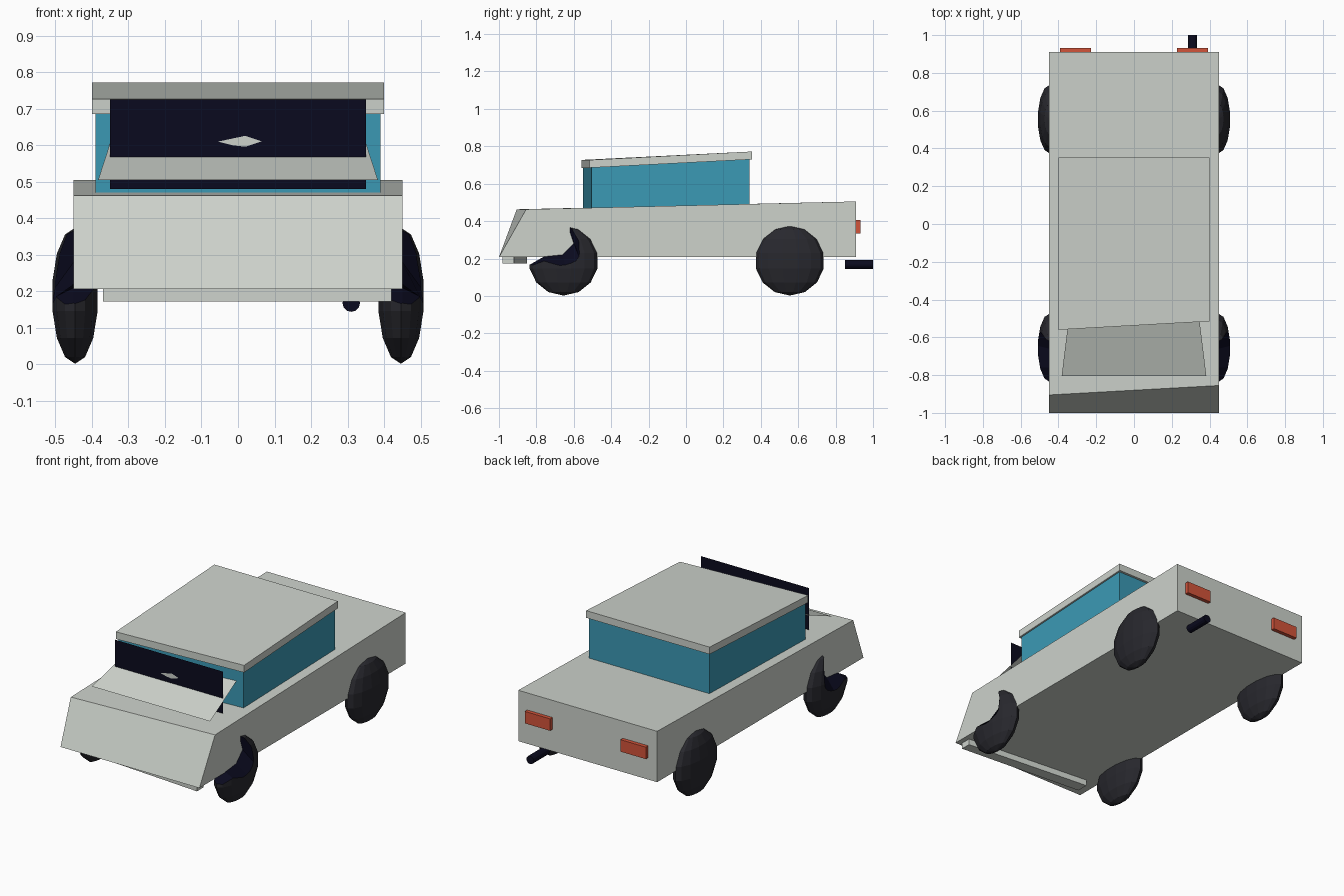
import bpy, bmesh
from mathutils import Matrix

cube = bpy.data.objects.get("Cube")
if cube:
    bpy.data.objects.remove(cube, do_unlink=True)


def material(name, r, g, b):
    m = bpy.data.materials.new(name)
    m.use_nodes = True
    m.diffuse_color = (r, g, b, 1)
    m.node_tree.nodes["Principled BSDF"].inputs["Base Color"].default_value = (r, g, b, 1)
    return m


grey = material("pale grey paint", 0.61, 0.645, 0.6)
blue = material("blue glass", 0.044, 0.32, 0.46)
navy = material("dark navy", 0.003, 0.003, 0.013)
rubber = material("black rubber", 0.021, 0.021, 0.027)
red = material("lamp red", 0.65, 0.087, 0.042)


def finish(name, bm, *mats):
    mesh = bpy.data.meshes.new(name)
    bm.to_mesh(mesh)
    bm.free()
    for m in mats:
        mesh.materials.append(m)
    ob = bpy.data.objects.new(name, mesh)
    bpy.context.collection.objects.link(ob)
    return ob


def loft(name, first, second, mat):
    """Join two matching outlines into a closed solid."""
    bm = bmesh.new()
    a = [bm.verts.new(p) for p in first]
    b = [bm.verts.new(p) for p in second]
    bm.faces.new(a)
    bm.faces.new(b)
    for i in range(len(a)):
        j = (i + 1) % len(a)
        bm.faces.new((a[i], a[j], b[j], b[i]))
    bmesh.ops.recalc_face_normals(bm, faces=bm.faces)
    return finish(name, bm, mat)


def side_solid(name, right_x, right_yz, left_x, left_yz, mat):
    """Solid between a side outline at right_x and another at left_x."""
    return loft(name, [(right_x, y, z) for y, z in right_yz],
                [(left_x, y, z) for y, z in left_yz], mat)


def sheet(name, points, mat):
    bm = bmesh.new()
    bm.faces.new([bm.verts.new(p) for p in points])
    return finish(name, bm, mat)


def outline(front_y, rear_y, front_low, rear_low, front_top, rear_top):
    return [(front_y, front_low), (rear_y, rear_low), (rear_y, rear_top), (front_y, front_top)]


# Body shell with a sloping, slightly skewed nose
def body_side(nose):
    return [(-1, 0.207), (0.91, 0.207), (0.91, 0.505), (nose, 0.463)]


side_solid("body", -0.45, body_side(-0.905), 0.45, body_side(-0.855), grey)

# Cabin and roof, with the same skewed front
side_solid("cabin", -0.39, outline(-0.55, 0.34, 0.46, 0.46, 0.69, 0.735),
           0.39, outline(-0.505, 0.34, 0.46, 0.46, 0.69, 0.735), blue)
side_solid("roof", -0.4, outline(-0.56, 0.353, 0.685, 0.73, 0.727, 0.772),
           0.4, outline(-0.515, 0.353, 0.685, 0.73, 0.727, 0.772), grey)

# Front bumper, knocked askew
side_solid("front_bumper", -0.37, outline(-0.92, -0.85, 0.172, 0.172, 0.207, 0.207),
           0.42, outline(-0.98, -0.92, 0.172, 0.172, 0.207, 0.207), grey)

# Loose windscreen and raised hood panel
sheet("windscreen", [(-0.35, -0.64, 0.48), (0.35, -0.64, 0.48),
                     (0.35, -0.64, 0.725), (-0.35, -0.64, 0.725)], navy)
sheet("hood_panel", [(-0.383, -0.805, 0.505), (0.383, -0.805, 0.505),
                     (0.345, -0.5, 0.622), (-0.345, -0.5, 0.622)], grey)
sheet("windscreen_chip", [(-0.055, -0.642, 0.61), (-0.015, -0.642, 0.6), (0.02, -0.642, 0.596),
                          (0.065, -0.642, 0.611), (0.02, -0.642, 0.626)], grey)

# Tail lamps
for side, x in (("right", -0.31), ("left", 0.31)):
    side_solid("tail_lamp_" + side, x - 0.082, outline(0.9, 0.932, 0.335, 0.335, 0.405, 0.405),
               x + 0.082, outline(0.9, 0.932, 0.335, 0.335, 0.405, 0.405), red)

# Exhaust pipe
bm = bmesh.new()
bmesh.ops.create_cone(bm, cap_ends=True, segments=12, radius1=0.024, radius2=0.024, depth=0.15,
                      matrix=Matrix.Translation((0.31, 0.925, 0.168)) @ Matrix.Rotation(1.5708, 4, "X"))
finish("exhaust_pipe", bm, navy)

# Wheels: faceted flattened balls, the front pair with a broken upper front
INNER_BREAK = [(-0.9, 0.13), (-0.76, 0.21), (-0.66, 0.22), (-0.6, 0.28), (-0.62, 0.34), (-0.62, 0.45), (-0.9, 0.45)]
OUTER_BREAK = [(-0.9, 0.14), (-0.76, 0.17), (-0.64, 0.145), (-0.555, 0.17), (-0.545, 0.3), (-0.58, 0.45), (-0.9, 0.45)]

for side, s in (("right", -1), ("left", 1)):
    for end, y in (("front", -0.655), ("rear", 0.555)):
        bm = bmesh.new()
        bmesh.ops.create_uvsphere(
            bm, u_segments=14, v_segments=7, radius=0.186,
            matrix=Matrix.Translation((s * 0.446, y, 0.188)) @ Matrix.Diagonal((0.35, 1, 1, 1)))
        wheel = finish(f"{end}_wheel_{side}", bm, rubber, navy)
        if end == "front":
            cutter = side_solid("wheel_break_" + side, s * 0.45, INNER_BREAK,
                                s * 0.53, OUTER_BREAK, navy)
            # Carry the break straight through to the inner side
            inner = side_solid("wheel_break_inner_" + side, s * 0.3, INNER_BREAK,
                               s * 0.452, INNER_BREAK, navy)
            for tool in (cutter, inner):
                tool.hide_render = True
                tool.hide_set(True)
                mod = wheel.modifiers.new("break", "BOOLEAN")
                mod.operation = "DIFFERENCE"
                mod.solver = "EXACT"
                mod.material_mode = "TRANSFER"
                mod.object = tool
